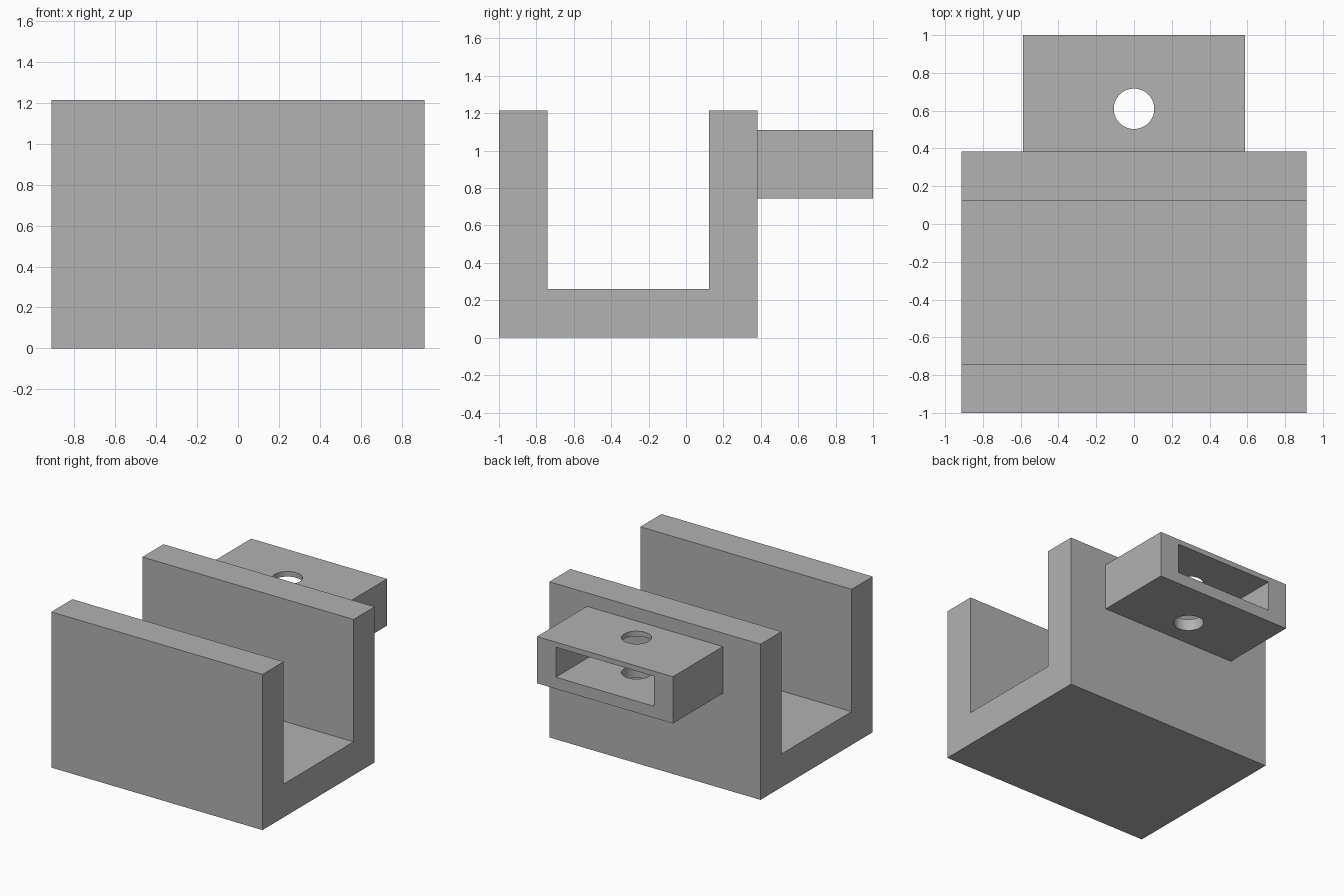
import bpy, bmesh, math
from mathutils import Matrix, Vector

cube = bpy.data.objects.get("Cube")
if cube:
    bpy.data.objects.remove(cube, do_unlink=True)

# Single plain grey
grey = bpy.data.materials.new("plain grey")
grey.use_nodes = True
colour = (0.445, 0.445, 0.445, 1)
grey.diffuse_color = colour
grey.node_tree.nodes["Principled BSDF"].inputs["Base Color"].default_value = colour


def make_object(name, bm):
    bmesh.ops.recalc_face_normals(bm, faces=bm.faces)
    mesh = bpy.data.meshes.new(name)
    bm.to_mesh(mesh)
    bm.free()
    mesh.materials.append(grey)
    obj = bpy.data.objects.new(name, mesh)
    bpy.context.collection.objects.link(obj)
    return obj


def make_box(name, low, high):
    low, high = Vector(low), Vector(high)
    bm = bmesh.new()
    place = Matrix.Translation((low + high) / 2) @ Matrix.Diagonal((*(high - low), 1))
    bmesh.ops.create_cube(bm, size=1, matrix=place)
    return make_object(name, bm)


def cut(target, cutter):
    mod = target.modifiers.new(cutter.name, "BOOLEAN")
    mod.operation = "DIFFERENCE"
    mod.solver = "EXACT"
    mod.object = cutter
    cutter.hide_render = True
    cutter.display_type = "WIRE"
    cutter.hide_set(True)


half_width, height, floor = 0.912, 1.215, 0.26
front, back, wall = -1.0, 0.383, 0.26

# U-shaped channel, extruded across the width
profile = [(front, 0), (back, 0), (back, height), (back - wall, height),
           (back - wall, floor), (front + wall, floor), (front + wall, height), (front, height)]
bm = bmesh.new()
face = bm.faces.new([bm.verts.new((-half_width, y, z)) for y, z in profile])
side = bmesh.ops.extrude_face_region(bm, geom=[face])["geom"]
bmesh.ops.translate(bm, vec=(2 * half_width, 0, 0),
                    verts=[v for v in side if isinstance(v, bmesh.types.BMVert)])
channel = make_object("channel", bm)

# Rear mounting tab
tab = make_box("mounting_tab", (-0.587, back, 0.745), (0.587, 1.0, 1.11))

# Slot opening to the rear, closed off by the channel wall
cut(tab, make_box("slot_cutter", (-0.424, back - 0.1, 0.836), (0.424, 1.1, 1.07)))

# Vertical round hole through the tab
bm = bmesh.new()
bmesh.ops.create_cone(bm, cap_ends=True, segments=64, radius1=0.107, radius2=0.107,
                      depth=1, matrix=Matrix.Translation((0, 0.61, 0.93)))
cut(tab, make_object("hole_cutter", bm))

# Smooth the hole wall, keep all other edges crisp
bpy.ops.object.select_all(action="DESELECT")
tab.select_set(True)
bpy.context.view_layer.objects.active = tab
for mod in list(tab.modifiers):
    bpy.ops.object.modifier_apply(modifier=mod.name)
bpy.ops.object.shade_smooth_by_angle(angle=math.radians(30))
